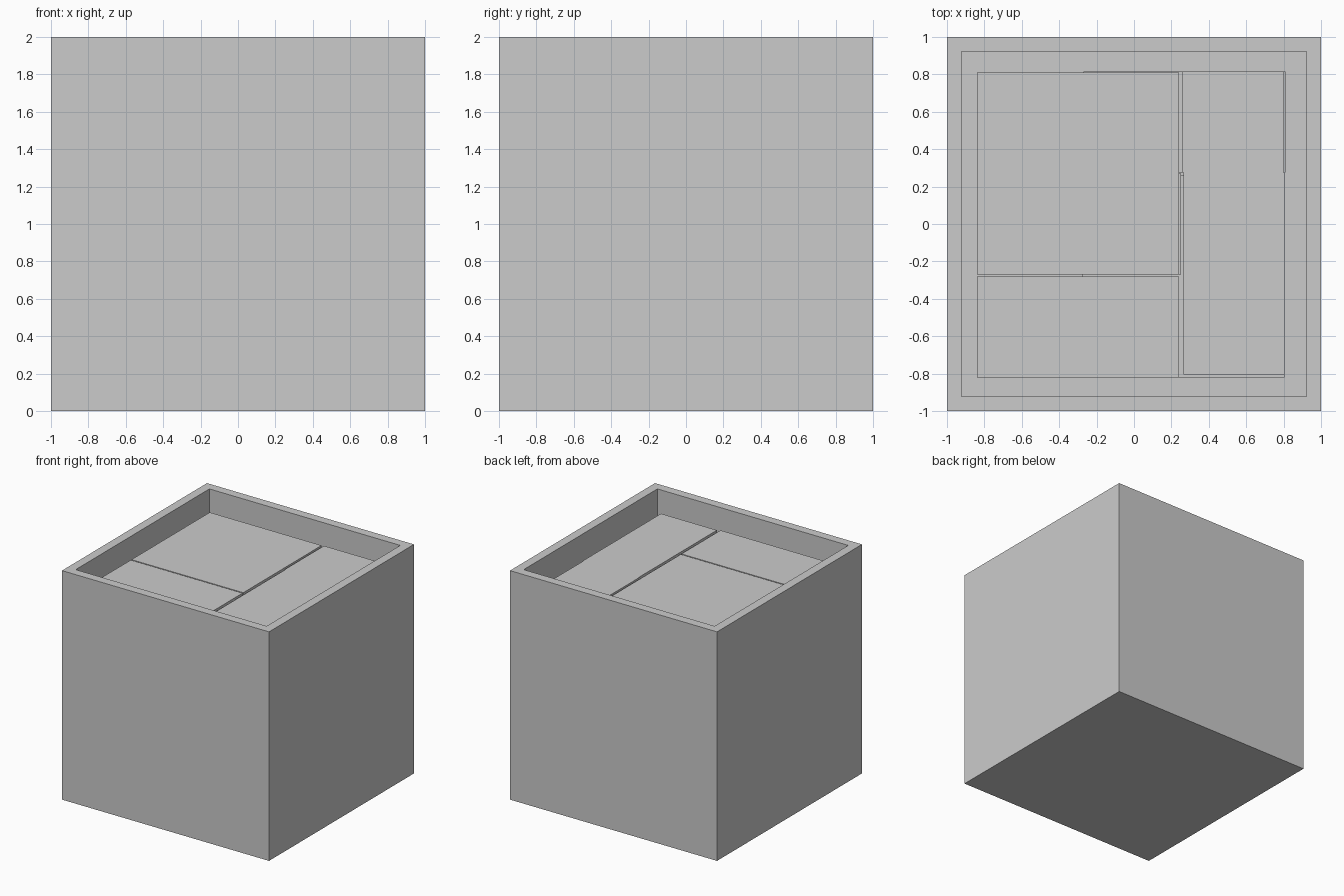
import bpy, bmesh

if "Cube" in bpy.data.objects:
    bpy.data.objects.remove(bpy.data.objects["Cube"])

U = 0.54                       # edge length of one puzzle cell
LAYERS = (0.22, 0.77, 1.32)    # bottom height of each layer


def block(name, x, y, layer, nx, ny, nz):
    """Rectangular block from its low corner, sized in cells."""
    z = LAYERS[layer]
    size = (nx * U, ny * U, LAYERS[layer + nz - 1] + U - z)
    bm = bmesh.new()
    bmesh.ops.create_cube(bm, size=1)
    bmesh.ops.scale(bm, vec=size, verts=bm.verts)
    me = bpy.data.meshes.new(name)
    bm.to_mesh(me)
    bm.free()
    ob = bpy.data.objects.new(name, me)
    ob.location = (x + size[0] / 2, y + size[1] / 2, z + size[2] / 2)
    bpy.context.collection.objects.link(ob)
    return ob


# Open box: cube whose top is inset and pushed down to the floor
bm = bmesh.new()
bmesh.ops.create_cube(bm, size=2)
bmesh.ops.translate(bm, vec=(0, 0, 1), verts=bm.verts)
top = max(bm.faces, key=lambda f: f.calc_center_median().z)
bmesh.ops.inset_region(bm, faces=[top], thickness=0.11)
ext = bmesh.ops.extrude_discrete_faces(bm, faces=[top])
floor = ext["faces"][0]
bmesh.ops.translate(bm, vec=(0, 0, LAYERS[0] - 2), verts=floor.verts)
bmesh.ops.recalc_face_normals(bm, faces=bm.faces)
mesh = bpy.data.meshes.new("open_box")
bm.to_mesh(mesh)
bm.free()
bpy.context.collection.objects.link(bpy.data.objects.new("open_box", mesh))

# Six 1x2x2 blocks: two flat, four standing on edge
block("flat_block_top", -0.84, -0.27, 2, 2, 2, 1)
block("flat_block_bottom", -0.275, -0.82, 0, 2, 2, 1)
block("upright_block_front", -0.84, -0.82, 1, 2, 1, 2)
block("upright_block_right", 0.265, -0.805, 1, 1, 2, 2)
block("upright_block_back", -0.27, 0.275, 0, 2, 1, 2)
block("upright_block_left", -0.84, -0.27, 0, 1, 2, 2)

# Three single cubes along the diagonal
block("cube_top", 0.26, 0.275, 2, 1, 1, 1)
block("cube_middle", -0.29, -0.27, 1, 1, 1, 1)
block("cube_bottom", -0.84, -0.82, 0, 1, 1, 1)
